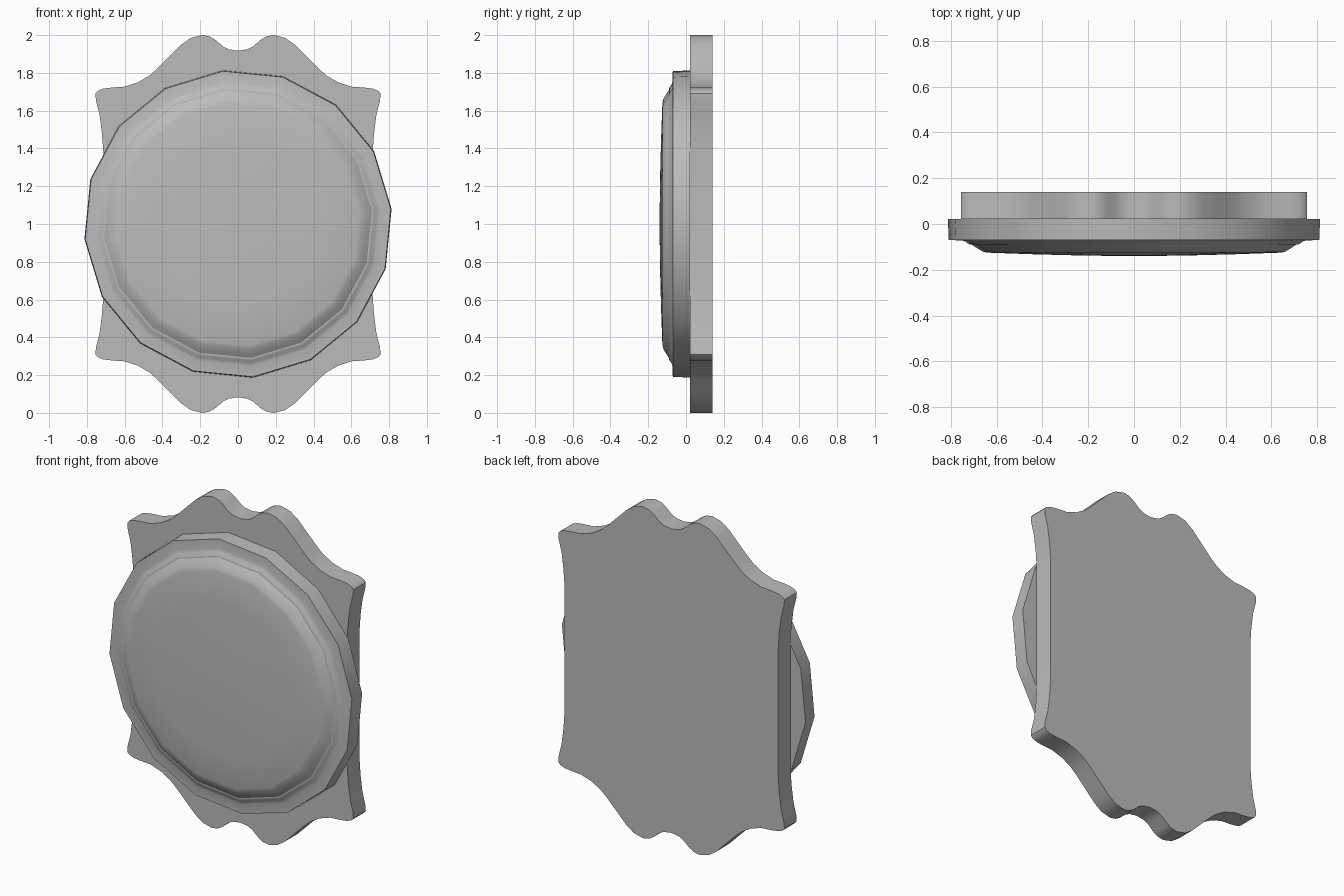
import bpy
import bmesh
import math

if "Cube" in bpy.data.objects:
    bpy.data.objects.remove(bpy.data.objects["Cube"])

grey = bpy.data.materials.new("plain_grey")
grey.use_nodes = True
colour = (0.5, 0.5, 0.5, 1)
grey.diffuse_color = colour
grey.node_tree.nodes["Principled BSDF"].inputs["Base Color"].default_value = colour


def finish(name, bm):
    """Turn a bmesh into a grey object with sharp-edged smooth shading."""
    bmesh.ops.recalc_face_normals(bm, faces=bm.faces)
    mesh = bpy.data.meshes.new(name)
    bm.to_mesh(mesh)
    bm.free()
    mesh.materials.append(grey)
    obj = bpy.data.objects.new(name, mesh)
    bpy.context.collection.objects.link(obj)
    bpy.ops.object.select_all(action="DESELECT")
    obj.select_set(True)
    bpy.context.view_layer.objects.active = obj
    bpy.ops.object.shade_smooth_by_angle(angle=math.radians(30))
    return obj


def turned_disc(name, profile, sides=16, turn=math.radians(5.6)):
    """Sweep (radius, y) rings around the y axis and cap both ends."""
    bm = bmesh.new()
    rings = []
    for radius, y in profile:
        angles = [turn + math.tau * i / sides for i in range(sides)]
        rings.append([bm.verts.new((radius * math.cos(a), y, 1 + radius * math.sin(a)))
                      for a in angles])
    for a, b in zip(rings, rings[1:]):
        for i in range(sides):
            j = (i + 1) % sides
            bm.faces.new((a[i], a[j], b[j], b[i]))
    bm.faces.new(rings[0])
    bmesh.ops.pointmerge(bm, verts=rings[-1], merge_co=(0, profile[-1][1], 1))
    return finish(name, bm)


# Scalloped back plate: one quarter outline, mirrored both ways
quarter = [(0, 0.917), (0.05, 0.925), (0.08, 0.94), (0.12, 0.975), (0.15, 0.993),
           (0.19, 1), (0.25, 0.985), (0.3, 0.95), (0.37, 0.88), (0.43, 0.82),
           (0.47, 0.785), (0.53, 0.75), (0.6, 0.727), (0.67, 0.722), (0.715, 0.716),
           (0.742, 0.705), (0.755, 0.69), (0.752, 0.655), (0.733, 0.58),
           (0.72, 0.48), (0.713, 0.38)]
half = quarter + [(x, -z) for x, z in reversed(quarter)]
outline = half + [(-x, z) for x, z in reversed(half[1:-1])]
bm = bmesh.new()
face = bm.faces.new([bm.verts.new((x, 0.022, 1 + z)) for x, z in outline])
side = bmesh.ops.extrude_face_region(bm, geom=[face], use_keep_orig=True)["geom"]
bmesh.ops.translate(bm, vec=(0, 0.118, 0),
                    verts=[v for v in side if isinstance(v, bmesh.types.BMVert)])
finish("back_plate", bm)

# Sixteen-sided rim with a stepped lip and a shallow domed face
turned_disc("domed_disc", [
    (0.817, 0.022), (0.813, -0.07), (0.755, -0.072), (0.74, -0.077),
    (0.725, -0.088), (0.717, -0.09), (0.712, -0.09), (0.695, -0.102), (0.665, -0.12),
    (0.645, -0.125), (0.45, -0.132), (0.22, -0.138), (0, -0.14)])
